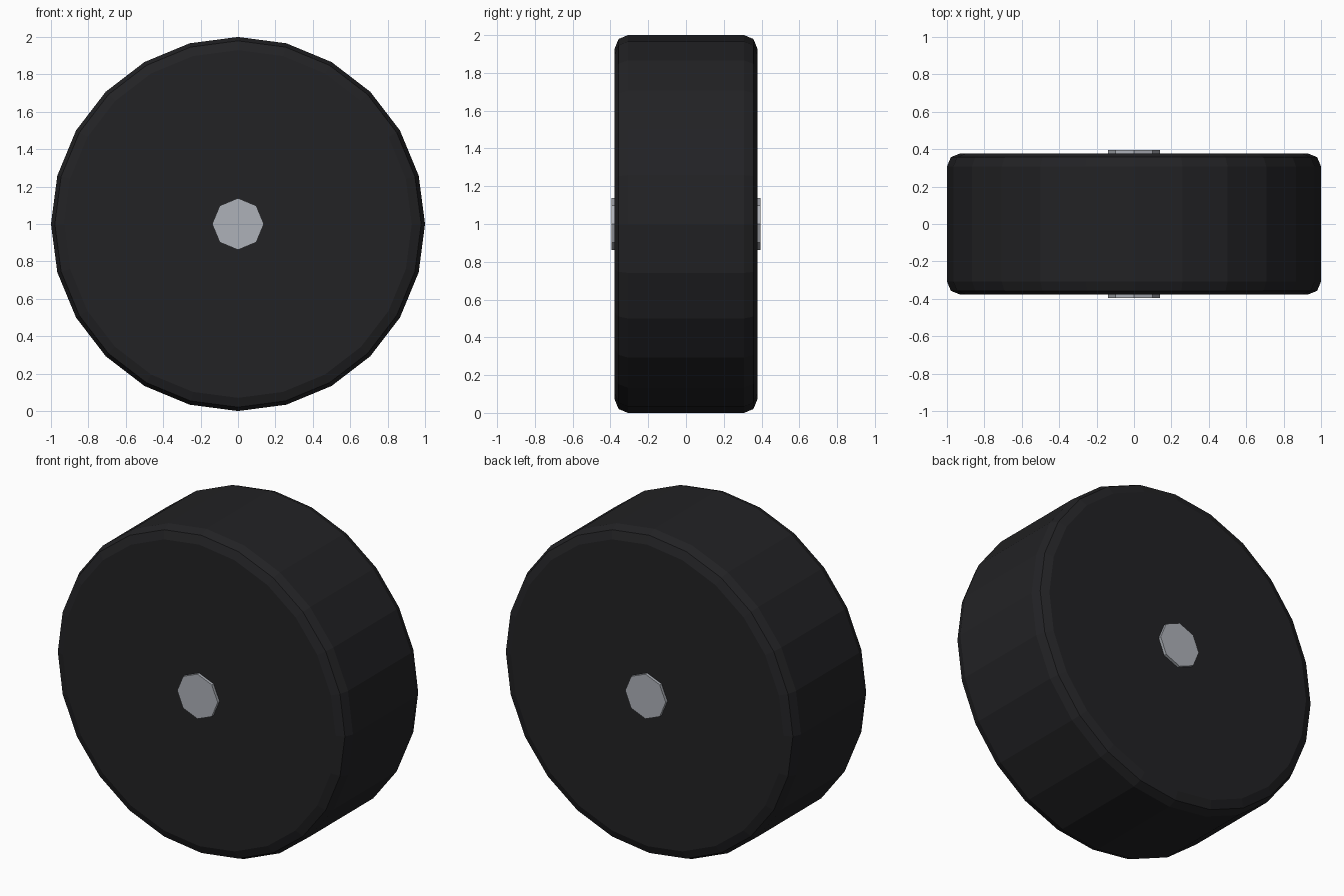
import bpy
import math

if "Cube" in bpy.data.objects:
    bpy.data.objects.remove(bpy.data.objects["Cube"])


def material(name, color):
    m = bpy.data.materials.new(name)
    m.diffuse_color = (*color, 1)
    m.use_nodes = True
    m.node_tree.nodes["Principled BSDF"].inputs["Base Color"].default_value = m.diffuse_color
    return m


def disc(name, sides, radius, width, mat):
    # flat-shaded cylinder lying along y at wheel height
    bpy.ops.mesh.primitive_cylinder_add(vertices=sides, radius=radius, depth=width,
                                        location=(0, 0, 1),
                                        rotation=(math.pi / 2, 0, 0))
    ob = bpy.context.object
    ob.name = name
    ob.data.materials.append(mat)
    return ob


rubber = material("rubber", (0.016, 0.016, 0.018))
metal = material("metal", (0.42, 0.44, 0.48))

# Tyre with rounded shoulders
tyre = disc("tyre", 24, 1.0, 0.755, rubber)
bevel = tyre.modifiers.new("shoulders", 'BEVEL')
bevel.width = 0.07
bevel.segments = 2
bevel.limit_method = 'ANGLE'
bevel.angle_limit = math.radians(60)

# Axle showing slightly on both sides
disc("axle", 8, 0.138, 0.79, metal)
